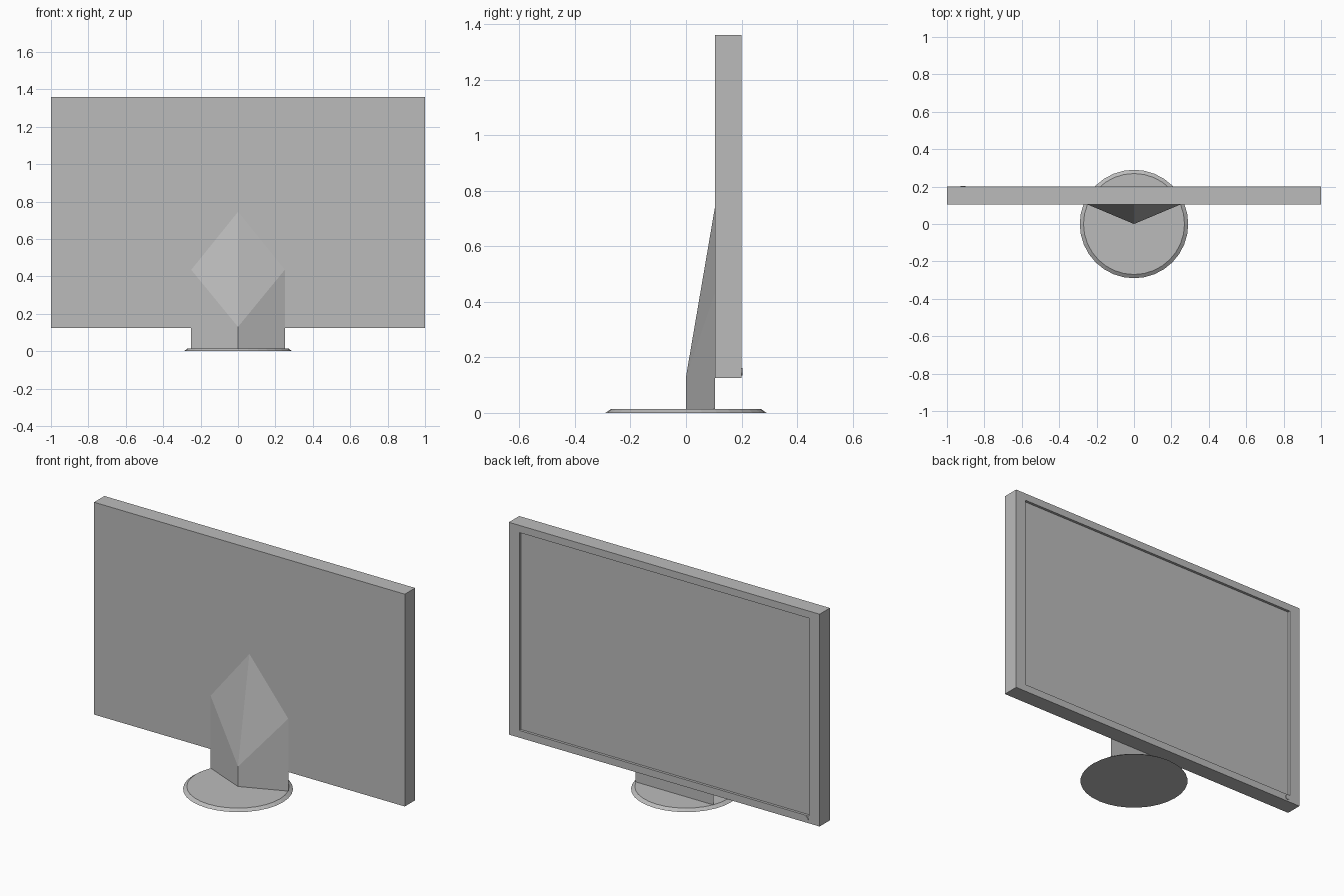
import bpy, bmesh
from mathutils import Matrix

# Remove the default cube
cube = bpy.data.objects.get("Cube")
if cube:
    bpy.data.objects.remove(cube, do_unlink=True)

# Single grey plastic
grey = bpy.data.materials.new("grey_plastic")
grey.use_nodes = True
colour = (0.5, 0.5, 0.5, 1)
grey.diffuse_color = colour
grey.node_tree.nodes["Principled BSDF"].inputs["Base Color"].default_value = colour


def finish(name, bm):
    bmesh.ops.recalc_face_normals(bm, faces=bm.faces)
    mesh = bpy.data.meshes.new(name)
    bm.to_mesh(mesh)
    bm.free()
    mesh.materials.append(grey)
    obj = bpy.data.objects.new(name, mesh)
    bpy.context.collection.objects.link(obj)
    return obj


def cone(name, r1, r2, depth, segments, matrix):
    bm = bmesh.new()
    bmesh.ops.create_cone(bm, cap_ends=True, segments=segments, radius1=r1,
                          radius2=r2, depth=depth, matrix=matrix)
    return finish(name, bm)


# Panel housing with the screen recessed into its +y side
FRONT, BACK, BOTTOM, TOP = 0.105, 0.2, 0.125, 1.36
SIDE_BEZEL, END_BEZEL, RECESS = 0.067, 0.042, 0.015
bm = bmesh.new()
size = Matrix.Diagonal((2, BACK - FRONT, TOP - BOTTOM, 1))
centre = Matrix.Translation((0, (FRONT + BACK) / 2, (TOP + BOTTOM) / 2))
bmesh.ops.create_cube(bm, size=1, matrix=centre @ size)
bm.normal_update()
screen = max(bm.faces, key=lambda f: f.normal.y)
bmesh.ops.inset_region(bm, faces=[screen], thickness=0.03)
for v in screen.verts:
    v.co.x = (1 - SIDE_BEZEL) * (1 if v.co.x > 0 else -1)
    upper = v.co.z > (TOP + BOTTOM) / 2
    v.co.z = TOP - END_BEZEL if upper else BOTTOM + END_BEZEL
wall = bmesh.ops.extrude_discrete_faces(bm, faces=[screen])
bmesh.ops.translate(bm, verts=wall["faces"][0].verts, vec=(0, -RECESS, 0))
finish("panel", bm)

# Power button on the lower bezel
cone("power_button", 0.013, 0.013, 0.008, 16,
     Matrix.Translation((-0.915, BACK, 0.148)) @ Matrix.Rotation(1.5708, 4, 'X'))

# Wedge stand: triangular plan with a faceted, sloping top
bm = bmesh.new()
plan = [(-0.25, FRONT), (0, 0), (0.25, FRONT)]
low = [bm.verts.new((x, y, 0.01)) for x, y in plan]
high = [bm.verts.new((x, y, z)) for (x, y), z in zip(plan, (0.435, 0.13, 0.435))]
peak = bm.verts.new((0, FRONT, 0.745))
bm.faces.new(low)
for i in (0, 1):
    bm.faces.new((low[i], low[i + 1], high[i + 1], high[i]))
    bm.faces.new((high[i], high[i + 1], peak))
bm.faces.new((low[2], low[0], high[0], peak, high[2]))
finish("stand", bm)

# Round foot with a sloping rim
cone("base", 0.29, 0.27, 0.014, 32, Matrix.Translation((0, 0, 0.007)))
